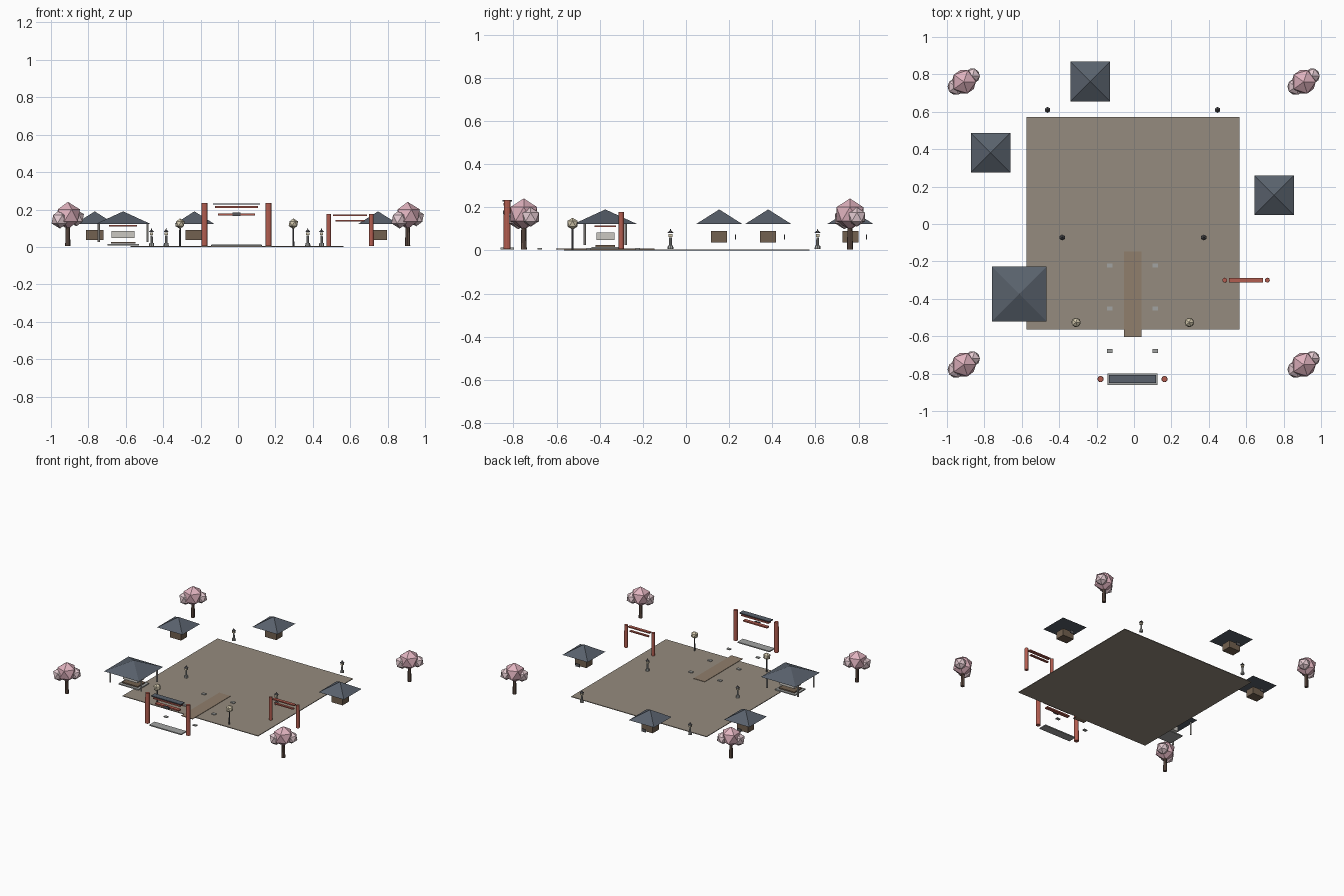
import bpy, math

if "Cube" in bpy.data.objects:
    bpy.data.objects.remove(bpy.data.objects["Cube"])


def mat(name, r, g, b):
    m = bpy.data.materials.new(name)
    m.diffuse_color = (r, g, b, 1)
    m.use_nodes = True
    m.node_tree.nodes["Principled BSDF"].inputs["Base Color"].default_value = m.diffuse_color
    return m


RED = mat("red_paint", 0.45, 0.11, 0.08)
SLATE = mat("slate", 0.10, 0.12, 0.15)
WOOD = mat("wood", 0.17, 0.12, 0.08)
BARK = mat("bark", 0.14, 0.09, 0.07)
EARTH = mat("earth", 0.30, 0.26, 0.21)
PATH = mat("path", 0.28, 0.21, 0.15)
STONE = mat("stone", 0.36, 0.37, 0.36)
DARK = mat("dark_stone", 0.10, 0.10, 0.11)
PALE = mat("pale_plaster", 0.60, 0.58, 0.54)
GLOW = mat("lamp_paper", 0.65, 0.58, 0.42)
PINK = mat("blossom", 0.75, 0.45, 0.52)
LIGHT = mat("pale_blossom", 0.78, 0.60, 0.64)


def finish(name, m):
    o = bpy.context.object
    o.name = name
    o.data.materials.append(m)
    return o


def box(name, x, y, z0, z1, sx, sy, m):
    bpy.ops.mesh.primitive_cube_add(size=1, location=(x, y, (z0 + z1) / 2))
    o = finish(name, m)
    o.scale = (sx, sy, z1 - z0)
    return o


def cone(name, x, y, z0, z1, r0, r1, m, sides=8, rot=0):
    bpy.ops.mesh.primitive_cone_add(vertices=sides, radius1=r0, radius2=r1, depth=z1 - z0,
                                    location=(x, y, (z0 + z1) / 2), rotation=(0, 0, rot))
    return finish(name, m)


def ball(name, x, y, z, r, m):
    bpy.ops.mesh.primitive_ico_sphere_add(subdivisions=1, radius=r, location=(x, y, z))
    o = finish(name, m)
    bpy.context.view_layer.update()
    return o


def pyramid_roof(name, x, y, half):
    cone(name, x, y, 0.123, 0.19, half * math.sqrt(2), 0, SLATE, 4, math.pi / 4)


# courtyard, path and stepping stones
box("courtyard", -0.005, 0.004, 0, 0.005, 1.137, 1.137, EARTH)
box("path", -0.007, -0.375, 0.004, 0.008, 0.095, 0.456, PATH)
for x in (-0.129, 0.114):
    for y in (-0.223, -0.451, -0.678):
        box("stepping_stone", x, y, 0.005, 0.011, 0.03, 0.021, STONE)

# main gate
gx, gy = -0.008, -0.829
for s in (-1, 1):
    cone("gate_post", gx + s * 0.171, gy, 0.006, 0.234, 0.0165, 0.0155, RED, 12)
box("gate_threshold", gx, gy, 0.005, 0.013, 0.267, 0.062, STONE)
box("gate_cap", gx, gy, 0.226, 0.233, 0.25, 0.044, SLATE)
box("gate_upper_beam", gx, gy, 0.209, 0.219, 0.228, 0.032, RED)
box("gate_lower_beam", gx, gy, 0.169, 0.179, 0.2, 0.026, RED)
box("gate_plaque", gx, gy - 0.016, 0.166, 0.184, 0.042, 0.008, DARK)

# side gate
sx, sy = 0.599, -0.3
for s in (-1, 1):
    cone("side_gate_post", sx + s * 0.114, sy, 0.006, 0.177, 0.013, 0.0125, RED, 12)
box("side_gate_top_beam", sx, sy, 0.166, 0.174, 0.181, 0.024, RED)
box("side_gate_lower_beam", sx, sy, 0.135, 0.143, 0.156, 0.017, RED)

# open pavilion
px, py = -0.614, -0.374
pyramid_roof("pavilion_roof", px, py, 0.146)
box("pavilion_base", px, py, 0.008, 0.016, 0.167, 0.126, STONE)
box("pavilion_floor", px, py, 0.017, 0.026, 0.13, 0.09, WOOD)
box("pavilion_room", px, py, 0.048, 0.084, 0.123, 0.083, PALE)
box("pavilion_lintel", px, py, 0.108, 0.116, 0.15, 0.1, RED)
for a in (-1, 1):
    for b in (-1, 1):
        cone("pavilion_column", px + a * 0.13, py + b * 0.095, 0.026, 0.127, 0.006, 0.006, PALE)

# three small houses
for x, y in ((-0.766, 0.381), (-0.233, 0.762), (0.749, 0.154)):
    pyramid_roof("house_roof", x, y, 0.106)
    box("house_walls", x, y, 0.037, 0.09, 0.094, 0.074, WOOD)
    box("house_door", x, y + 0.075, 0.05, 0.073, 0.035, 0.004, DARK)

# stone lanterns
for x, y in ((-0.462, 0.61), (0.447, 0.61), (-0.384, -0.072), (0.373, -0.072)):
    cone("lantern_foot", x, y, 0.006, 0.022, 0.014, 0.012, STONE)
    cone("lantern_shaft", x, y, 0.022, 0.06, 0.007, 0.006, STONE)
    box("lantern_chamber", x, y, 0.063, 0.077, 0.017, 0.017, GLOW)
    cone("lantern_cap", x, y, 0.08, 0.09, 0.016, 0.006, DARK, 6)
    cone("lantern_finial", x, y, 0.09, 0.1, 0.004, 0.001, DARK, 6)

# globe lamps on poles
for x in (-0.31, 0.296):
    cone("lamp_pole", x, -0.526, 0.005, 0.1, 0.005, 0.004, DARK)
    ball("lamp_globe", x, -0.526, 0.124, 0.028, GLOW)

# blossom trees in the corners
for x in (-0.91, 0.907):
    for y in (-0.752, 0.76):
        cone("tree_trunk", x, y, 0.005, 0.12, 0.014, 0.011, BARK)
        ball("tree_crown", x, y, 0.168, 0.073, PINK)
        ball("tree_left_lobe", x - 0.042, y - 0.026, 0.148, 0.05, LIGHT)
        ball("tree_right_lobe", x + 0.046, y + 0.032, 0.155, 0.045, LIGHT)
